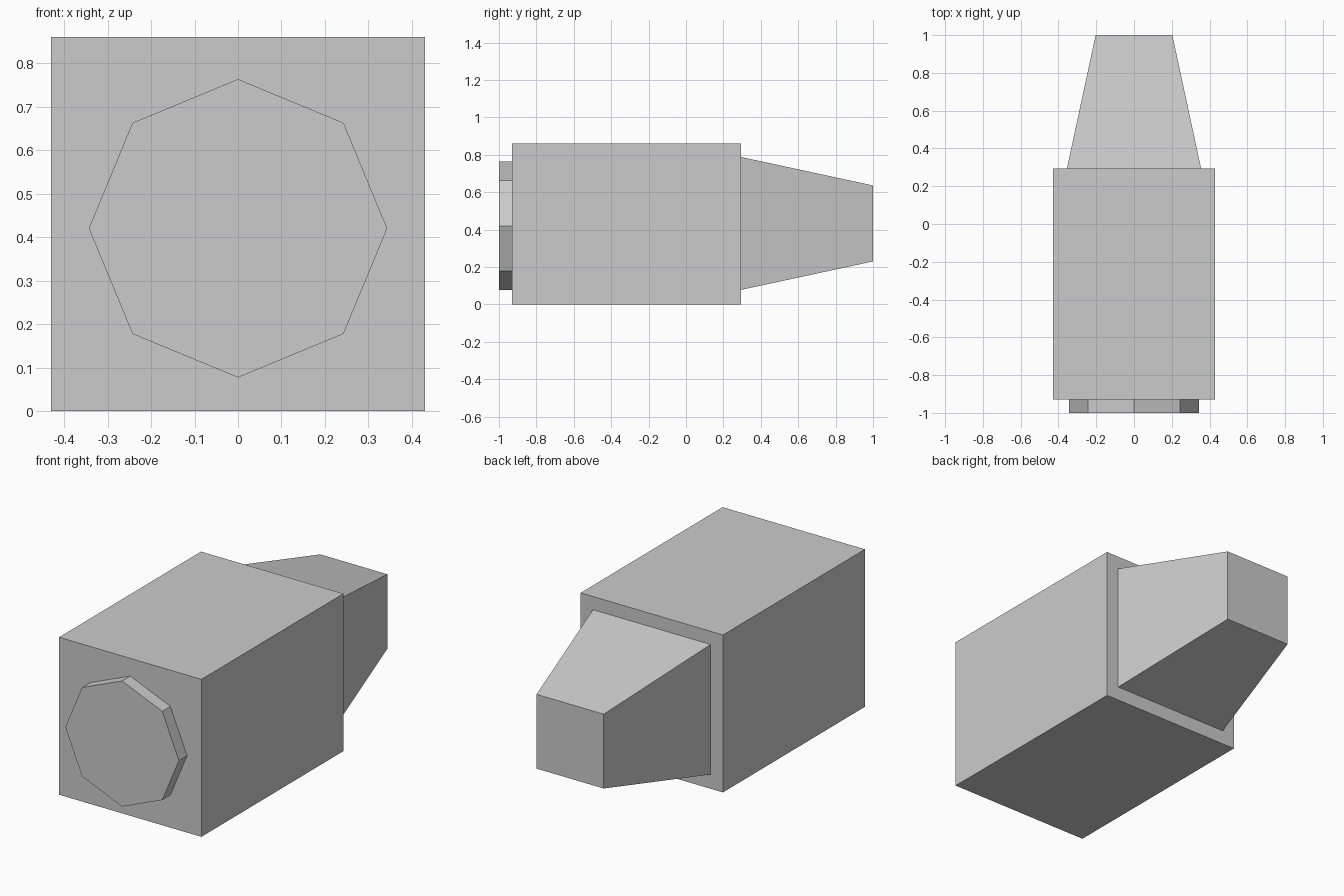
import bpy, bmesh
from math import pi, sqrt
from mathutils import Matrix

if "Cube" in bpy.data.objects:
    bpy.data.objects.remove(bpy.data.objects["Cube"])


def prism(name, sides, r_front, r_back, y0, y1, z, spin=0.0):
    """Flat-shaded prism or frustum running along y from y0 to y1."""
    bm = bmesh.new()
    m = (Matrix.Translation((0, (y0 + y1) / 2, z))
         @ Matrix.Rotation(-pi / 2, 4, 'X') @ Matrix.Rotation(spin, 4, 'Z'))
    bmesh.ops.create_cone(bm, cap_ends=True, segments=sides, radius1=r_front,
                          radius2=r_back, depth=y1 - y0, matrix=m)
    bmesh.ops.recalc_face_normals(bm, faces=bm.faces)
    mesh = bpy.data.meshes.new(name)
    bm.to_mesh(mesh)
    bm.free()
    obj = bpy.data.objects.new(name, mesh)
    bpy.context.collection.objects.link(obj)
    return obj


S = sqrt(2)  # half width of a square -> corner radius

# Square main housing
prism("housing", 4, 0.43 * S, 0.43 * S, -0.93, 0.295, 0.43, pi / 4)
# Tapered rear block
prism("rear_taper", 4, 0.355 * S, 0.203 * S, 0.295, 1.0, 0.433, pi / 4)
# Octagonal front disc
prism("front_disc", 8, 0.343, 0.343, -1.0, -0.93, 0.42)
